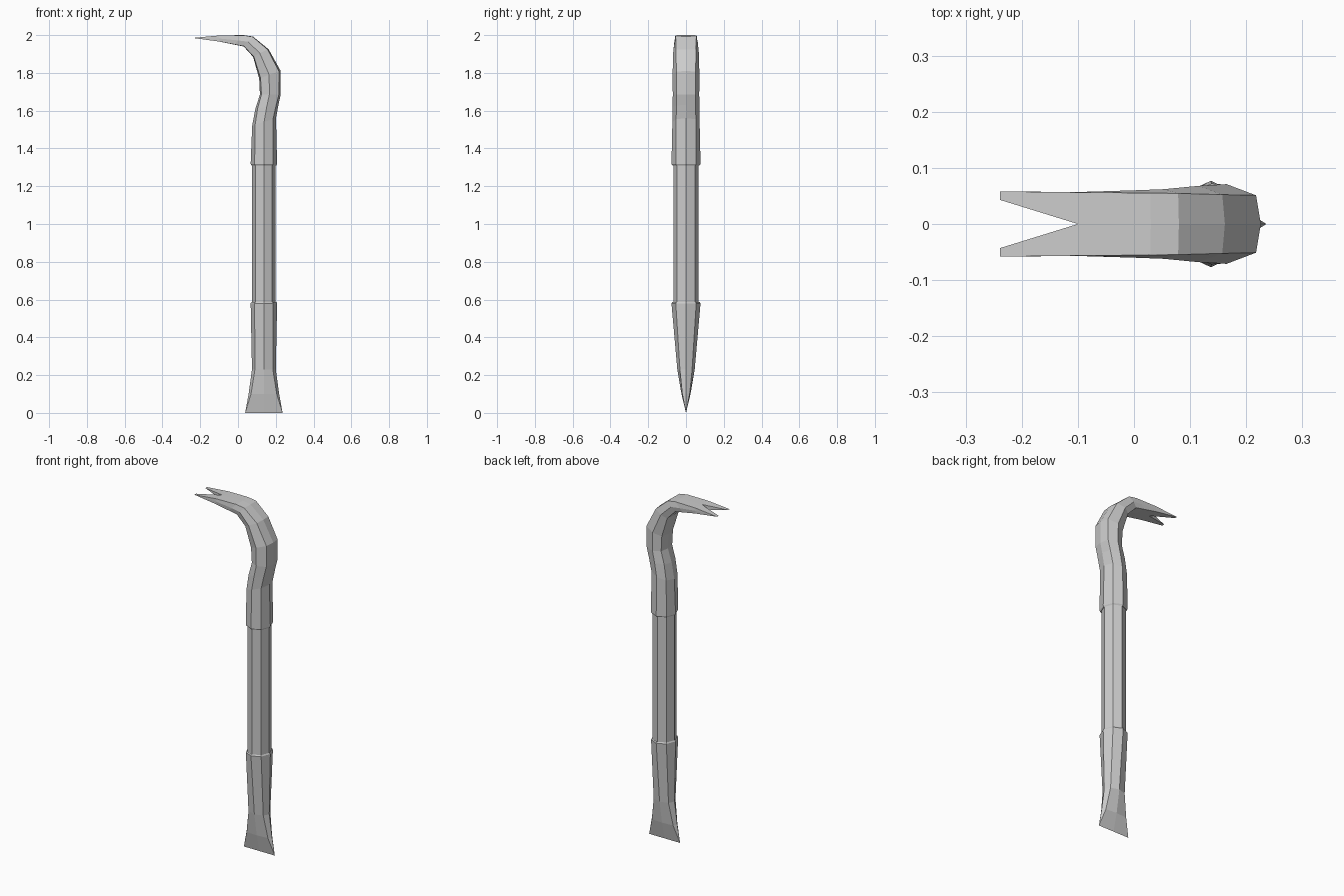
import bpy, bmesh
from mathutils import Vector

if "Cube" in bpy.data.objects:
    bpy.data.objects.remove(bpy.data.objects["Cube"])

CX = 0.137  # shaft axis


def ring(outer, mid, inner, w, k=0.7, cy=0.7):
    """Eight-sided section: outer/mid/inner are (x, z), w is the half width,
    k and cy place the corners between the middle and the extremes."""
    o, m, i = Vector(outer), Vector(mid), Vector(inner)
    oc, ic = m.lerp(o, k), m.lerp(i, k)
    pts = [(o, 0), (oc, w * cy), (m, w), (ic, w * cy),
           (i, 0), (ic, -w * cy), (m, -w), (oc, -w * cy)]
    return [(p.x, y, p.y) for p, y in pts]


def level(z, rx, ry, k=0.7, cy=0.7):
    return ring((CX + rx, z), (CX, z), (CX - rx, z), ry, k, cy)


def loft(bm, sections):
    rows = [[bm.verts.new(p) for p in s] for s in sections]
    for a, b in zip(rows, rows[1:]):
        for j in range(8):
            n = (j + 1) % 8
            bm.faces.new((a[j], a[n], b[n], b[j]))
    return rows


def finish(bm, name):
    bmesh.ops.remove_doubles(bm, verts=bm.verts, dist=1e-4)
    bmesh.ops.recalc_face_normals(bm, faces=bm.faces)
    mesh = bpy.data.meshes.new(name)
    bm.to_mesh(mesh)
    bm.free()
    bpy.context.collection.objects.link(bpy.data.objects.new(name, mesh))


# Straight middle of the bar
bm = bmesh.new()
loft(bm, [level(0.58, 0.062, 0.067), level(1.315, 0.062, 0.067)])
finish(bm, "shaft")

# Chisel end, thinning to a wide flat edge, with a ledge at its top
bm = bmesh.new()
loft(bm, [level(0, 0.099, 0, 1.0, 1.0),
          level(0.1, 0.081, 0.024, 0.84, 0.8),
          level(0.23, 0.063, 0.046, 0.75),
          level(0.58, 0.07, 0.077),
          level(0.587, 0.066, 0.072),
          level(0.58, 0.062, 0.067)])
finish(bm, "chisel_end")

# Bent claw: ledge, bend, flat head
bm = bmesh.new()
rows = loft(bm, [
    level(1.315, 0.062, 0.067),
    level(1.311, 0.066, 0.072),
    level(1.318, 0.07, 0.077),
    ring((0.201, 1.56), (0.138, 1.54), (0.075, 1.52), 0.072, 0.75, 0.72),
    ring((0.214, 1.63), (0.152, 1.62), (0.092, 1.61), 0.071, 0.8, 0.72),
    ring((0.226, 1.685), (0.166, 1.685), (0.116, 1.685), 0.07, 0.84, 0.72),
    ring((0.226, 1.81), (0.165, 1.79), (0.112, 1.77), 0.071, 0.86, 0.72),
    ring((0.162, 1.925), (0.115, 1.905), (0.08, 1.885), 0.068, 0.9, 0.77),
    ring((0.08, 1.992), (0.053, 1.965), (0.03, 1.94), 0.062, 0.95, 0.88),
    ring((0.03, 2.0), (0.0, 1.972), (-0.02, 1.95), 0.06, 0.97, 0.92),
    ring((-0.1, 1.998), (-0.1, 1.982), (-0.1, 1.966), 0.057, 1.0, 0.99),
])
# Two prongs either side of the V notch
last = rows[-1]
for side, order in ((1, (0, 1, 2, 3, 4)), (-1, (0, 7, 6, 5, 4))):
    o, oc, m, ic, i = [last[j] for j in order]
    tip_in = bm.verts.new((-0.239, side * 0.043, 1.985))
    tip_out = bm.verts.new((-0.239, side * 0.058, 1.985))
    for f in ((o, oc, tip_out, tip_in), (oc, m, tip_out), (m, ic, tip_out),
              (ic, i, tip_in, tip_out), (i, o, tip_in)):
        bm.faces.new(f)
finish(bm, "claw_end")
